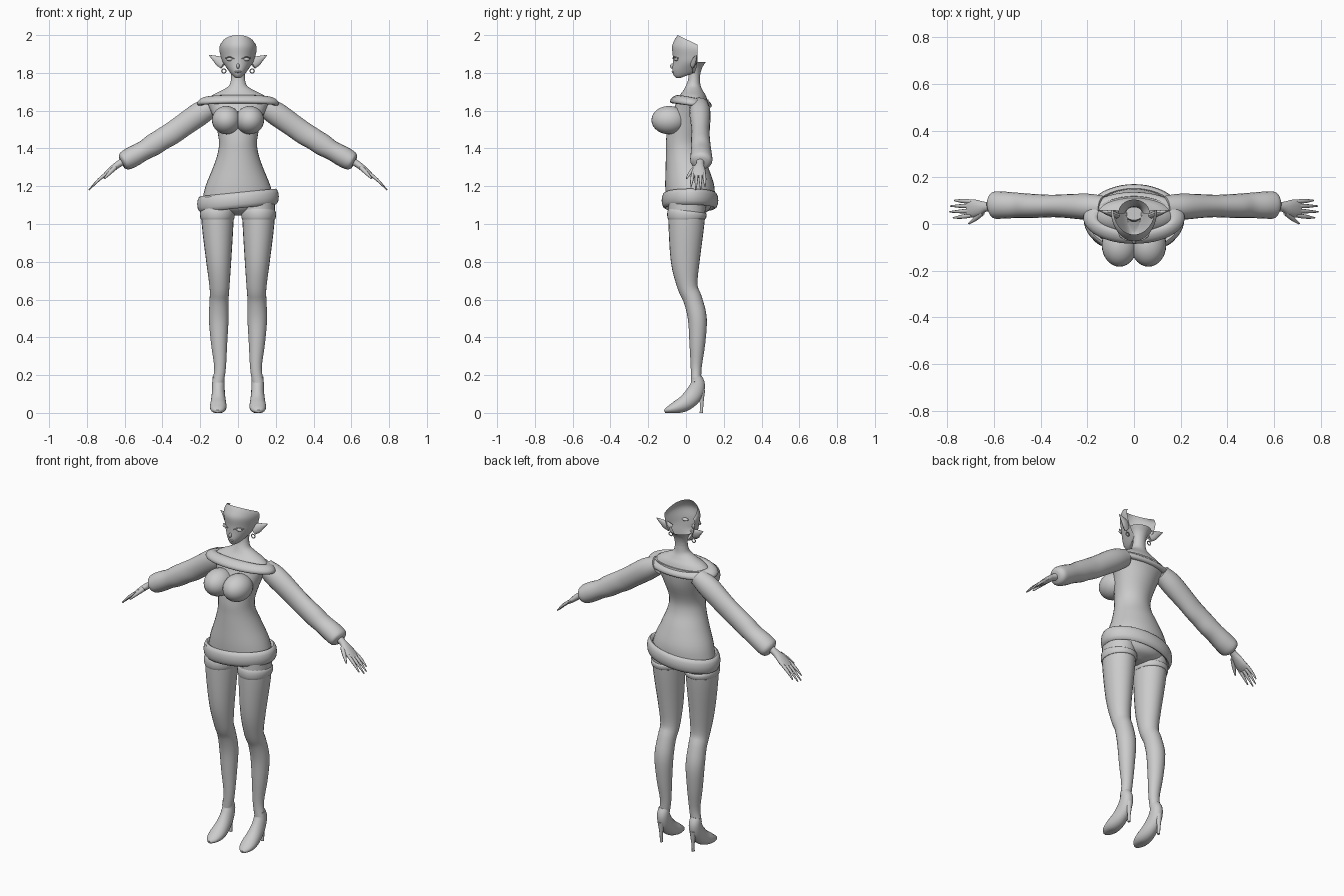
import bpy, bmesh, math
from mathutils import Vector

grey = bpy.data.materials.new("plain_grey")
grey.diffuse_color = (0.6, 0.6, 0.6, 1)
TAU = 2 * math.pi


def grid(name, rows, wrap=True, caps=False, loop=False):
    """Skin a list of point rows into one smooth object."""
    bm = bmesh.new()
    vs = [[bm.verts.new(p) for p in r] for r in rows]
    n = len(rows[0])
    for i in range(len(rows) if loop else len(rows) - 1):
        a, b = vs[i], vs[(i + 1) % len(vs)]
        for j in range(n if wrap else n - 1):
            k = (j + 1) % n
            bm.faces.new((a[j], a[k], b[k], b[j]))
    if caps:
        bm.faces.new(vs[0][::-1])
        bm.faces.new(vs[-1])
    bmesh.ops.recalc_face_normals(bm, faces=bm.faces)
    me = bpy.data.meshes.new(name)
    bm.to_mesh(me)
    bm.free()
    ob = bpy.data.objects.new(name, me)
    bpy.context.collection.objects.link(ob)
    me.materials.append(grey)
    bpy.ops.object.select_all(action='DESELECT')
    ob.select_set(True)
    bpy.context.view_layer.objects.active = ob
    bpy.ops.object.shade_smooth_by_angle(angle=math.radians(50))
    return ob


def spline(keys, sub=4):
    """Catmull-Rom interpolation through tuples of any length."""
    out = []
    for i in range(len(keys) - 1):
        p = [keys[max(0, min(len(keys) - 1, i + d))] for d in (-1, 0, 1, 2)]
        for s in range(sub):
            t = s / sub
            out.append([0.5 * (2 * b + (c - a) * t + (2 * a - 5 * b + 4 * c - d) * t * t
                               + (3 * b - a - 3 * c + d) * t ** 3) for a, b, c, d in zip(*p)])
    return out + [list(keys[-1])]


def tube(name, keys, ref, side=1, n=20, sub=4):
    """Keys are x, y, z, radius along ref, radius across ref."""
    k = spline(keys, sub)
    rows = []
    for i, (x, y, z, a, b) in enumerate(k):
        t = Vector(k[min(i + 1, len(k) - 1)][:3]) - Vector(k[max(i - 1, 0)][:3])
        t.normalize()
        u = (Vector(ref) - t * t.dot(Vector(ref))).normalized()
        v = t.cross(u)
        row = []
        for j in range(n):
            q = Vector((x, y, z)) + u * a * math.cos(TAU * j / n) + v * b * math.sin(TAU * j / n)
            row.append((q.x * side, q.y, max(q.z, 0)))
        rows.append(row)
    return grid(name, rows, caps=True)


def stack(name, keys, n=32):
    """Horizontal rings: z, front y, back y, half width."""
    rows = []
    for z, f, b, w in spline(keys):
        rows.append([(w * math.cos(TAU * j / n), (f + b) / 2 + (b - f) / 2 * math.sin(TAU * j / n), z)
                     for j in range(n)])
    return grid(name, rows, caps=True)


def ellipsoid(name, c, r, n=20):
    rows = []
    for i in range(n // 2 + 1):
        p = 0.02 + (math.pi - 0.04) * i / (n // 2)
        rows.append([(c[0] + r[0] * math.sin(p) * math.cos(TAU * j / n),
                      c[1] + r[1] * math.sin(p) * math.sin(TAU * j / n),
                      c[2] + r[2] * math.cos(p)) for j in range(n)])
    return grid(name, rows, caps=True)


def band(name, cy, rx, ry, a, b, height, lean=0, n=48, m=12):
    """Closed fabric roll around the body; height gives z from x and y."""
    rows = []
    for i in range(n):
        c, s = math.cos(TAU * i / n), math.sin(TAU * i / n)
        row = []
        for j in range(m):
            h, k = a * math.cos(TAU * j / m), b * math.sin(TAU * j / m)
            row.append(((rx + h) * c, cy + (ry + h) * s, height(rx * c, ry * s) + k - lean * h))
        rows.append(row)
    return grid(name, rows, loop=True)


# Body: sweater, bust, pelvis, shoulders and neck
stack("sweater", [(1.11, -.105, .15, .192), (1.2, -.11, .15, .172), (1.3, -.108, .118, .132),
                  (1.38, -.106, .085, .106), (1.45, -.105, .08, .102), (1.55, -.09, .112, .125),
                  (1.62, -.06, .122, .155), (1.66, -.045, .118, .175)])
stack("pelvis", [(1.045, .0, .06, .03), (1.07, -.06, .12, .12), (1.12, -.09, .14, .175), (1.15, -.09, .14, .175)])
stack("shoulders_and_neck", [(1.65, -.05, .115, .175), (1.68, -.035, .105, .14), (1.705, -.015, .09, .09),
                             (1.73, -.002, .078, .05), (1.76, .01, .074, .038), (1.8, .016, .074, .036)])
for s in (-1, 1):
    ellipsoid("bust", (s * .062, -.09, 1.55), (.076, .093, .075), 28)

# Rolled collar and tilted hem
band("collar", .026, .186, .08, .031, .02, lambda x, y: 1.655 - .15 * y - .006, .35)
band("hem", .021, .198, .132, .018, .042, lambda x, y: 1.125 + .1 * x)

# Legs, stocking tops and heeled shoes
for s in (-1, 1):
    X, Y = (1, 0, 0), (0, 1, 0)
    tube("leg", [(.106, .053, .16, .03, .027), (.095, .054, .24, .031, .029), (.1, .06, .37, .043, .042),
                 (.102, .06, .5, .052, .05), (.1, .036, .6, .05, .05), (.098, .008, .67, .053, .054),
                 (.102, -.004, .8, .066, .076), (.108, .002, 1.0, .084, .095), (.108, .008, 1.14, .088, .1)],
         X, s, 24)
    tube("stocking_top", [(.109, .004, 1.025, .087, .098), (.109, .004, 1.035, .091, .103),
                          (.109, .005, 1.06, .092, .104), (.109, .006, 1.07, .086, .098)], X, s, 28, 2)
    tube("shoe", [(.108, -.113, .008, .012, .008), (.107, -.092, .016, .033, .019), (.105, -.05, .03, .044, .034),
                  (.104, 0, .055, .041, .043), (.104, .043, .1, .035, .046), (.104, .062, .15, .033, .039),
                  (.104, .055, .19, .031, .028)], X, s, 20)
    tube("shoe_heel", [(.104, .081, 0, .008, .009), (.104, .083, .05, .009, .01),
                       (.104, .082, .12, .02, .02)], X, s, 10, 2)

    # Arms: sleeve with gathered cuff, hand and fingers
    tube("sleeve", [(.13, .07, 1.625, .05, .05), (.2, .074, 1.585, .056, .062), (.3, .077, 1.515, .05, .06),
                    (.35, .077, 1.48, .048, .06), (.4, .077, 1.45, .05, .058), (.45, .078, 1.418, .052, .058),
                    (.5, .08, 1.388, .054, .052), (.56, .081, 1.355, .058, .055), (.6, .081, 1.333, .057, .05),
                    (.615, .08, 1.325, .035, .035)], Y, s, 20)
    tube("hand", [(.605, .076, 1.333, .022, .02), (.635, .074, 1.315, .021, .018), (.665, .069, 1.292, .033, .017),
                  (.695, .067, 1.266, .039, .014), (.715, .067, 1.25, .036, .009)], Y, s, 14, 3)
    for i, (y0, y1, x1, z1) in enumerate([(.037, .026, .775, 1.195), (.057, .052, .79, 1.18),
                                          (.077, .077, .787, 1.183), (.096, .101, .77, 1.198)]):
        tube("finger", [(.695, y0, 1.268, .009, .009), (.735, (y0 + y1) / 2, 1.236, .009, .008),
                        (x1, y1, z1, .003, .003)], Y, s, 8, 3)
    tube("thumb", [(.65, .05, 1.3, .014, .013), (.68, .022, 1.27, .01, .01), (.708, .002, 1.24, .004, .004)],
         Y, s, 8, 3)

    # Pointed ears and ring earrings
    tube("ear", [(.075, .035, 1.845, .012, .026), (.1, .045, 1.862, .012, .026),
                 (.125, .052, 1.878, .008, .015), (.153, .058, 1.893, .001, .002)], Y, s, 12)
    rows = [[(s * .075 + (.011 + .003 * math.cos(TAU * j / 6)) * math.cos(TAU * i / 16),
              .035 + .003 * math.sin(TAU * j / 6),
              1.81 + (.011 + .003 * math.cos(TAU * j / 6)) * math.sin(TAU * i / 16))
             for j in range(6)] for i in range(16)]
    grid("earring", rows, loop=True)

    # Eyes and brow lids
    ellipsoid("eye", (s * .042, -.051, 1.872), (.021, .012, .009), 16)
    tube("eyelid", [(.02, -.069, 1.874, .003, .002), (.042, -.063, 1.884, .004, .003),
                    (.066, -.041, 1.878, .003, .002)], Y, s, 8)

# Open-backed face shell: front z, side z, half width, front y, side y
rows = []
for zf, zb, w, f, b in spline([(1.79, 1.81, .034, .01, .05), (1.772, 1.802, .03, -.035, .05),
                               (1.78, 1.812, .044, -.06, .052), (1.81, 1.835, .064, -.072, .056),
                               (1.85, 1.86, .083, -.07, .06), (1.89, 1.89, .092, -.07, .06),
                               (1.94, 1.92, .099, -.074, .06), (1.975, 1.94, .097, -.06, .06),
                               (2.0, 1.95, .088, -.045, .06)]):
    row = []
    for j in range(25):
        t = math.pi * (j / 24 - .5)
        c = math.cos(t)
        row.append((w * math.sin(t), b - (b - f) * c, zb + (zf - zb) * c))
    rows.append(row)
grid("face", rows, wrap=False)

# Flared nape behind the neck
rows = [[(w * math.cos(math.pi * j / 14), .045 + d * math.sin(math.pi * j / 14), z) for j in range(15)]
        for z, w, d in spline([(1.775, .036, .029), (1.8, .038, .032), (1.83, .048, .042), (1.858, .068, .06)])]
grid("nape", rows, wrap=False)

# Nose and lips
ellipsoid("nose", (0, -.071, 1.836), (.008, .014, .014), 12)
ellipsoid("lips", (0, -.066, 1.806), (.018, .01, .006), 12)
